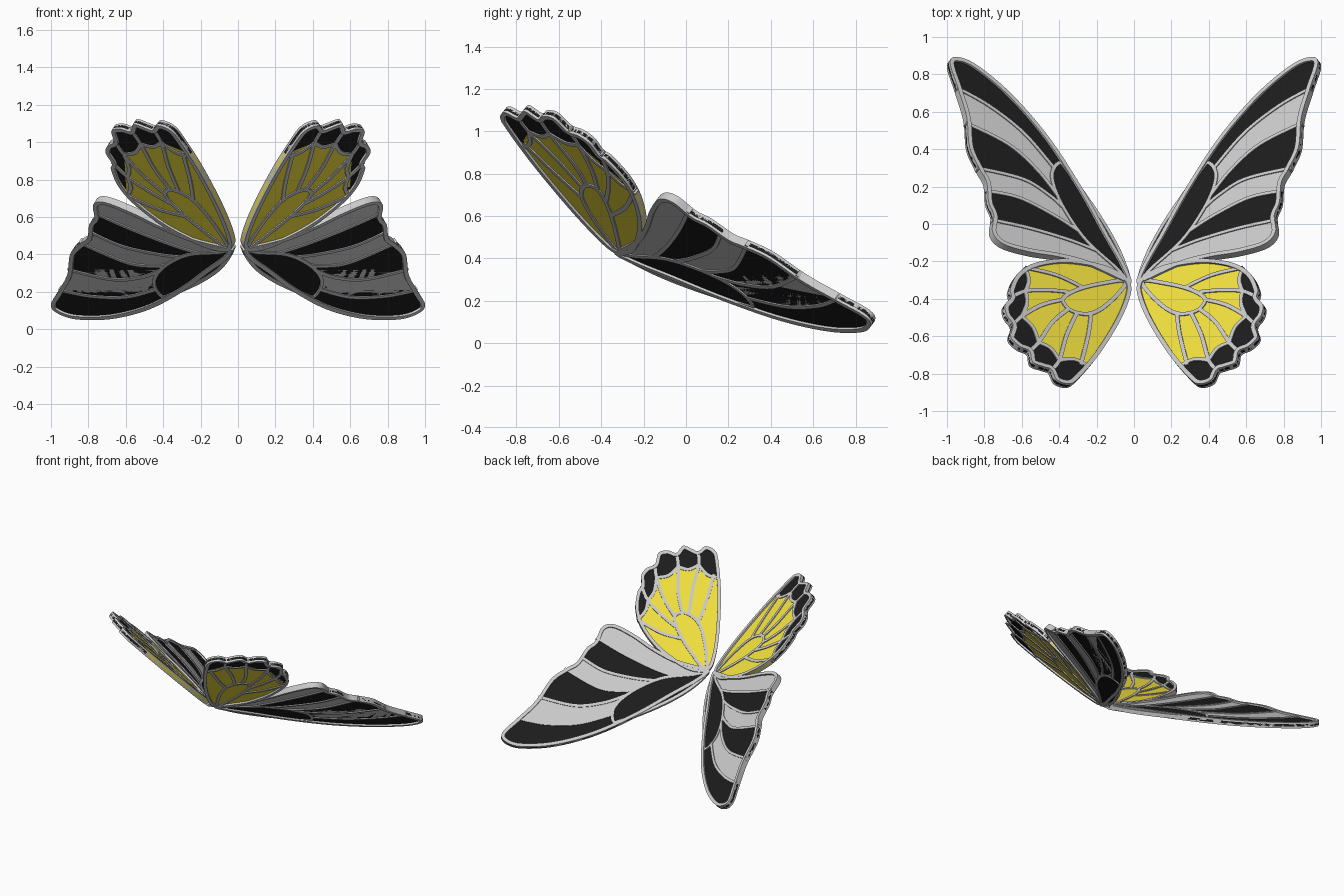
import bpy, bmesh
from mathutils import Vector

if "Cube" in bpy.data.objects:
    bpy.data.objects.remove(bpy.data.objects["Cube"])

ROOT = Vector((0.03, -0.32))


def material(name, rgb):
    m = bpy.data.materials.new(name)
    m.diffuse_color = (*rgb, 1)
    m.use_nodes = True
    m.node_tree.nodes["Principled BSDF"].inputs["Base Color"].default_value = m.diffuse_color
    return m


BLACK = material("black", (0.012, 0.012, 0.012))
PALE = material("pale_grey", (0.75, 0.75, 0.75))
YELLOW = material("yellow", (0.9, 0.76, 0.05))


def smooth(pts, closed=False, n=8):
    """Catmull-Rom curve through plan-view points."""
    p = [Vector(q) for q in pts]
    k = len(p)
    get = (lambda i: p[i % k]) if closed else (lambda i: p[max(0, min(k - 1, i))])
    out = []
    for i in range(k if closed else k - 1):
        a, b, c, d = (get(i + j) for j in (-1, 0, 1, 2))
        for s in range(n):
            t = s / n
            out.append(0.5 * (2 * b + (c - a) * t + (2 * a - 5 * b + 4 * c - d) * t * t
                              + (3 * b - a - 3 * c + d) * t ** 3))
    return out if closed else out + [p[-1]]


def between(path, p, q):
    """Slice of a path from the sample nearest p to the one nearest q, going forward."""
    near = lambda r: min(range(len(path)), key=lambda i: (path[i] - Vector(r)).length)
    i, j = near(p), near(q)
    return path[i:j + 1] if i <= j else path[i:] + path[:j + 1]


class Wing:
    """Tilted wing plane: plan-view outlines are lifted on to it."""
    def __init__(self, name, z, a, b):
        self.name, self.z, self.a, self.b = name, z, a, b
        self.n = Vector((-a, -b, 1)).normalized()

    def lift(self, p):
        return Vector((p.x, p.y, self.z + self.a * (p.x - ROOT.x) + self.b * (p.y - ROOT.y)))

    def finish(self, bm, part, mat):
        bmesh.ops.recalc_face_normals(bm, faces=bm.faces)
        me = bpy.data.meshes.new(part)
        bm.to_mesh(me)
        bm.free()
        ob = bpy.data.objects.new(self.name + "_" + part, me)
        bpy.context.collection.objects.link(ob)
        if mat:
            me.materials.append(mat)
        ob.modifiers.new("other_side", 'MIRROR').use_mirror_merge = False

    def panels(self, part, cells, mat, t=0.018):
        bm = bmesh.new()
        for cell in cells:
            pts = [p for i, p in enumerate(cell) if (p - cell[i - 1]).length > 1e-4]
            lo, hi = ([bm.verts.new(self.lift(p) + self.n * s * t / 2) for p in pts] for s in (-1, 1))
            caps = [bm.faces.new(lo[::-1]), bm.faces.new(hi)]
            for i in range(len(pts)):
                bm.faces.new((lo[i - 1], lo[i], hi[i], hi[i - 1]))
            bmesh.ops.triangulate(bm, faces=caps)
        self.finish(bm, part, mat)

    def strips(self, part, paths, left, right, t, closed=False):
        """Flat bars of rectangular section following the paths."""
        bm = bmesh.new()
        for path in paths:
            P = [self.lift(p) for p in path]
            k, rings = len(P), []
            for i in range(k):
                if closed:
                    d = P[(i + 1) % k] - P[i - 1]
                else:
                    d = P[min(i + 1, k - 1)] - P[max(i - 1, 0)]
                side = self.n.cross(d).normalized()
                rings.append([bm.verts.new(P[i] + side * s + self.n * h) for s, h in
                              ((left, t / 2), (left, -t / 2), (-right, -t / 2), (-right, t / 2))])
            for i in range(0 if closed else 1, k):
                for j in range(4):
                    bm.faces.new((rings[i - 1][j - 1], rings[i - 1][j], rings[i][j], rings[i][j - 1]))
            if not closed:
                bm.faces.new(rings[0])
                bm.faces.new(rings[-1][::-1])
        self.finish(bm, part, None)


# ---- Forewing: outline, teardrop cell and five veins
fore = Wing("forewing", 0.435, 0.605, -0.745)
f_out = smooth([(.022, -.315), (.064, -.214), (.155, -.053), (.289, .187), (.465, .455), (.663, .684),
                (.85, .84), (.957, .882), (.992, .85), (.952, .722), (.904, .561), (.888, .401),
                (.834, .283), (.797, .214), (.786, .107), (.759, .037), (.765, -.053), (.706, -.118),
                (.567, -.16), (.406, -.187), (.246, -.23), (.06, -.315)], True)
f_cell = smooth([(.035, -.3), (.085, -.15), (.193, .04), (.353, .267), (.405, .32), (.444, .25),
                 (.396, .107), (.273, -.08), (.112, -.23)], True)
f_veins = [smooth(v) for v in (
    [(.43, .29), (.594, .48), (.78, .626), (.952, .722)],
    [(.41, .14), (.52, .28), (.674, .418), (.904, .535)],
    [(.38, .08), (.46, .15), (.6, .235), (.845, .294)],
    [(.3, -.045), (.433, .04), (.62, .134), (.79, .17)],
    [(.2, -.15), (.353, -.09), (.567, -.027), (.764, .016)])]

# Coloured cells between neighbouring veins
cells = [f_veins[0][::-1] + between(f_cell, f_cell[0], f_veins[0][0])[::-1]
         + between(f_out, f_out[0], f_veins[0][-1])]
for u, v in zip(f_veins, f_veins[1:]):
    cells.append(u + between(f_out, u[-1], v[-1]) + v[::-1] + between(f_cell, u[0], v[0])[::-1])
u = f_veins[-1]
cells.append(u + between(f_out, u[-1], f_out[-9]) + between(f_cell, u[0], f_cell[-1])[::-1])
fore.panels("black_panels", cells[0::2] + [f_cell], BLACK)
fore.panels("pale_panels", cells[1::2], PALE)
fore.strips("veins", f_veins, .01, .01, .03)
fore.strips("cell_rim", [f_cell], .01, .01, .03, True)
fore.strips("frame", [f_out], 0, .024, .042, True)

# ---- Hindwing: scalloped outline, almond cell, fan of veins and dark margin
hind = Wing("hindwing", 0.435, 0.63, -0.805)
h_out = smooth([(.03, -.325), (.086, -.27), (.19, -.225), (.38, -.197), (.54, -.22), (.63, -.275),
                (.67, -.358), (.665, -.40), (.698, -.444), (.69, -.497), (.655, -.55), (.668, -.615),
                (.62, -.665), (.567, -.69), (.55, -.75), (.487, -.775), (.45, -.79), (.42, -.845),
                (.353, -.865), (.30, -.83), (.193, -.706), (.086, -.535), (.03, -.40)], True)
h_cell = smooth([(.05, -.315), (.18, -.325), (.315, -.36), (.385, -.41), (.34, -.47),
                 (.235, -.485), (.13, -.42)], True)
hubs = [(.585, -.24), (.585, -.365), (.605, -.50), (.515, -.64), (.405, -.735), (.25, -.765)]
h_veins = [smooth(v) for v in (
    [(.28, -.345), (.42, -.28), hubs[0]],
    [(.355, -.37), (.47, -.36), hubs[1], (.665, -.40)],
    [(.385, -.41), (.5, -.44), hubs[2], (.655, -.55)],
    [(.355, -.46), (.44, -.53), hubs[3], (.567, -.69)],
    [(.31, -.48), (.365, -.6), hubs[4], (.45, -.79)],
    [(.235, -.487), (.25, -.6), (.29, -.76)])]
centre = Vector((.3, -.42))
margin = []
for p, q in zip(hubs, hubs[1:]):
    mid = (Vector(p) + Vector(q)) / 2
    margin += smooth([p, mid.lerp(centre, .06), q])[:-1]
margin.append(Vector(hubs[-1]))
start, end = (.59, -.245), (.25, -.772)
hind.panels("yellow_panel", [between(h_out, end, start) + margin], YELLOW)
hind.panels("black_margin", [between(h_out, start, end) + margin[::-1]], BLACK)
hind.strips("veins", h_veins + [margin], .011, .011, .03)
hind.strips("cell_rim", [h_cell], .011, .011, .03, True)
hind.strips("frame", [h_out], 0, .024, .042, True)
